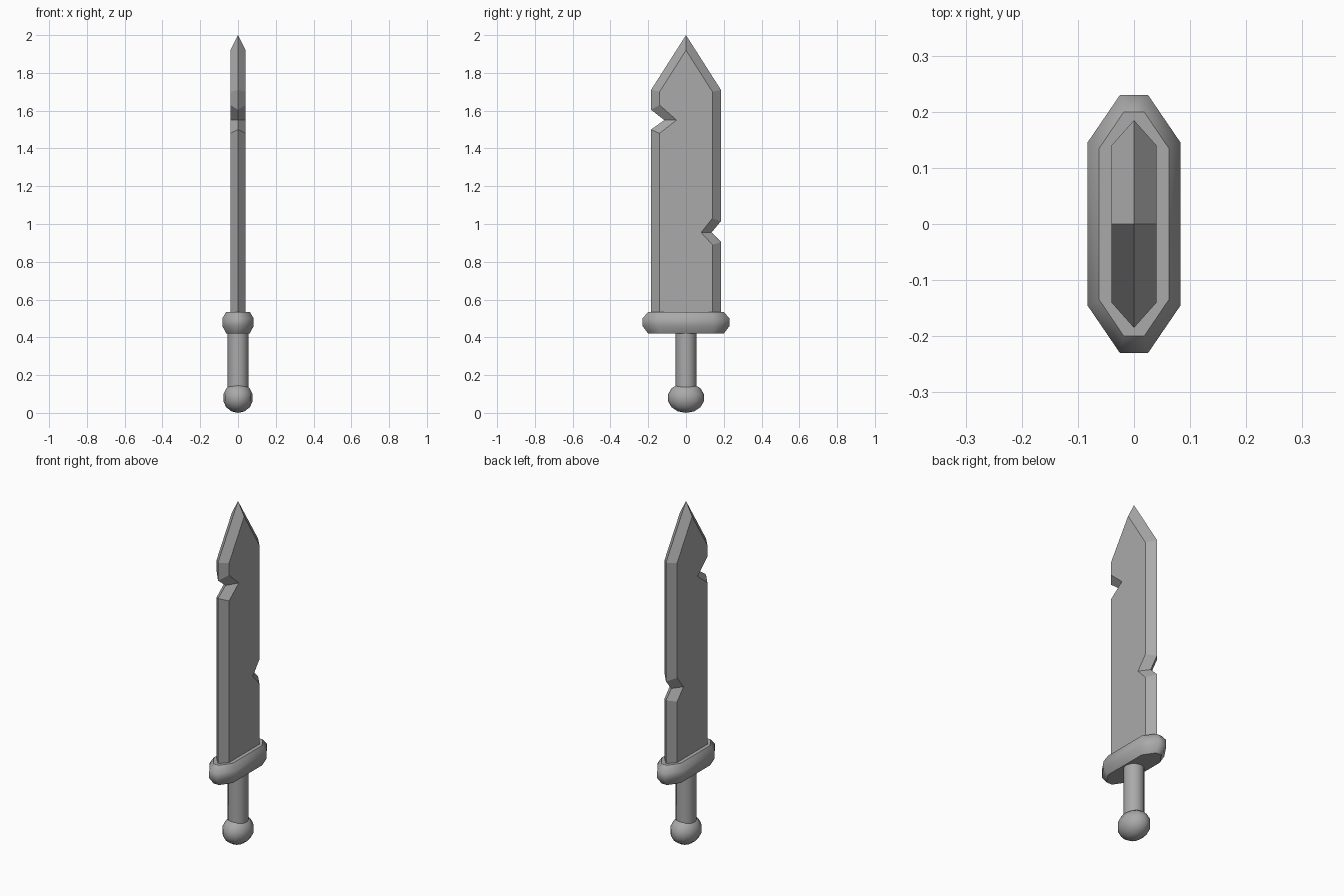
import bpy
import bmesh
from mathutils import Matrix

cube = bpy.data.objects.get("Cube")
if cube:
    bpy.data.objects.remove(cube, do_unlink=True)

# One grey metal for the whole sword
GREY = (0.4, 0.4, 0.4, 1)
metal = bpy.data.materials.new("grey_metal")
metal.use_nodes = True
metal.diffuse_color = GREY
metal.node_tree.nodes["Principled BSDF"].inputs["Base Color"].default_value = GREY


def finish(bm, name):
    bmesh.ops.recalc_face_normals(bm, faces=bm.faces)
    mesh = bpy.data.meshes.new(name)
    bm.to_mesh(mesh)
    bm.free()
    mesh.materials.append(metal)
    obj = bpy.data.objects.new(name, mesh)
    bpy.context.collection.objects.link(obj)
    return obj


def loft(bm, loops):
    """Join matching loops of points with quads; return the vertex rings."""
    rings = [[bm.verts.new(p) for p in loop] for loop in loops]
    for a, b in zip(rings, rings[1:]):
        for i in range(len(a)):
            j = (i + 1) % len(a)
            bm.faces.new((a[i], a[j], b[j], b[i]))
    return rings


# Blade: ridge outline in the middle, inset flat outline on both sides (y, z)
ridge = [(-0.185, 0.5), (0.185, 0.5),
         (0.185, 0.905), (0.135, 0.955), (0.185, 1.015),
         (0.185, 1.71), (0, 2), (-0.185, 1.71),
         (-0.185, 1.605), (-0.115, 1.55), (-0.185, 1.5)]
flat = [(-0.14, 0.5), (0.14, 0.5),
        (0.14, 0.89), (0.08, 0.955), (0.14, 1.03),
        (0.14, 1.7), (0, 1.92), (-0.14, 1.7),
        (-0.14, 1.63), (-0.05, 1.55), (-0.14, 1.48)]
bm = bmesh.new()
rings = loft(bm, [[(x, y, z) for y, z in outline]
                  for x, outline in ((-0.04, flat), (0, ridge), (0.04, flat))])
bm.faces.new(rings[0])
bm.faces.new(rings[2])
finish(bm, "blade")


# Guard: stretched octagon with bevelled rims and flat caps
def octagon(x_side, y_side, x_end, y_end, z):
    quarter = [(x_side, y_side), (x_end, y_end)]
    half = quarter + [(-x, y) for x, y in reversed(quarter)]
    return [(x, y, z) for x, y in half + [(-x, -y) for x, y in half]]


bm = bmesh.new()
inner, outer = (0.062, 0.135, 0.018, 0.2), (0.083, 0.145, 0.025, 0.23)
rings = loft(bm, [octagon(*inner, 0.42), octagon(*outer, 0.46),
                  octagon(*outer, 0.5), octagon(*inner, 0.535)])
for face in bm.faces:
    face.smooth = True
for ring in (rings[0], rings[-1]):
    cap = bm.faces.new(ring)
    for edge in cap.edges:
        edge.smooth = False
finish(bm, "guard")

# Grip: plain round bar
bm = bmesh.new()
bmesh.ops.create_cone(bm, cap_ends=True, segments=12, radius1=0.055, radius2=0.055,
                      depth=0.35, matrix=Matrix.Translation((0, 0, 0.275)))
for face in bm.faces:
    face.smooth = len(face.verts) == 4
finish(bm, "grip")

# Pommel: low-sided ball, wider along the blade
bm = bmesh.new()
bmesh.ops.create_uvsphere(bm, u_segments=12, v_segments=7, radius=1,
                          matrix=Matrix.Translation((0, 0, 0.08))
                          @ Matrix.Diagonal((0.08, 0.098, 0.08, 1)))
for face in bm.faces:
    face.smooth = True
finish(bm, "pommel")
